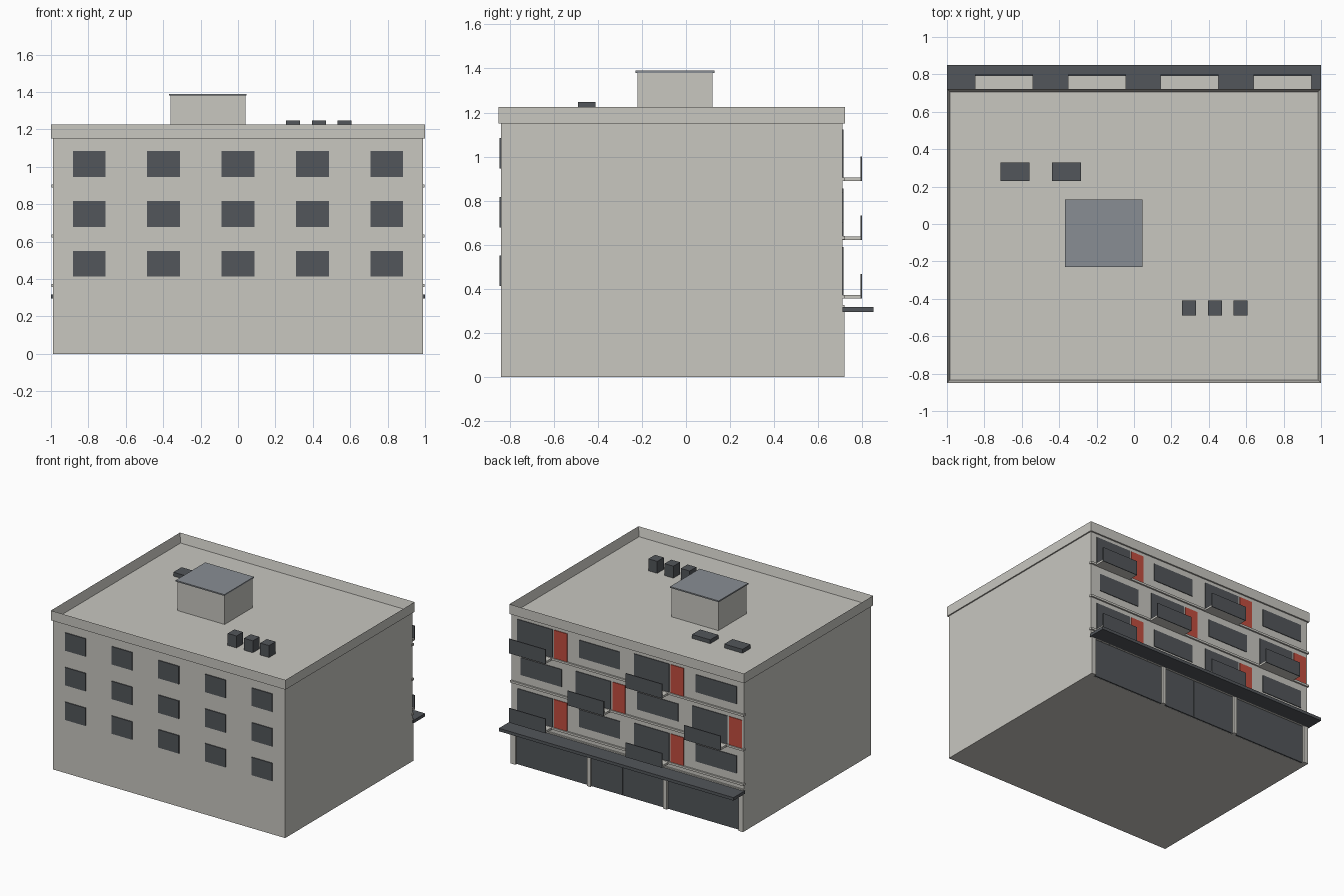
import bpy, bmesh

cube = bpy.data.objects.get("Cube")
if cube:
    bpy.data.objects.remove(cube, do_unlink=True)


def material(name, rgb):
    m = bpy.data.materials.new(name)
    m.use_nodes = True
    m.diffuse_color = (*rgb, 1)
    m.node_tree.nodes["Principled BSDF"].inputs["Base Color"].default_value = (*rgb, 1)
    return m


CONCRETE = material("warm_concrete", (0.58, 0.57, 0.53))
CHARCOAL = material("charcoal_glass_and_metal", (0.085, 0.093, 0.103))
RED = material("red_door_paint", (0.54, 0.075, 0.05))
SLATE = material("blue_grey_roof", (0.25, 0.27, 0.295))


def finish(name, bm, mat):
    bmesh.ops.recalc_face_normals(bm, faces=bm.faces)
    me = bpy.data.meshes.new(name)
    bm.to_mesh(me)
    bm.free()
    me.materials.append(mat)
    ob = bpy.data.objects.new(name, me)
    bpy.context.collection.objects.link(ob)
    return ob


def box_mesh(x, y, z):
    """Box from (low, high) ranges."""
    bm = bmesh.new()
    bmesh.ops.create_cube(bm, size=1)
    for v in bm.verts:
        v.co = [r[0] if c < 0 else r[1] for c, r in zip(v.co, (x, y, z))]
    return bm


def box(name, x, y, z, mat):
    return finish(name, box_mesh(x, y, z), mat)


def span(centre, width):
    return (centre - width / 2, centre + width / 2)


# Main block: side profile extruded across the width, shopfront set back
HALF = 0.99
profile = [(-0.84, 0), (0.695, 0), (0.695, 0.295), (0.72, 0.295),
           (0.72, 0.327), (0.71, 0.327), (0.71, 1.15), (-0.84, 1.15)]
bm = bmesh.new()
face = bm.faces.new([bm.verts.new((-HALF, y, z)) for y, z in profile])
out = bmesh.ops.extrude_face_region(bm, geom=[face])
for v in out["geom"]:
    if isinstance(v, bmesh.types.BMVert):
        v.co.x = HALF
finish("main_block", bm, CONCRETE)

# Parapet with sunken roof deck
bm = box_mesh((-1, 1), (-0.85, 0.722), (1.15, 1.225))
bm.normal_update()
top = max(bm.faces, key=lambda f: f.calc_center_median().z)
bmesh.ops.inset_individual(bm, faces=[top], thickness=0.023)
for v in top.verts:
    v.co.z = 1.155
finish("parapet_and_deck", bm, CONCRETE)

# Stair housing on the roof
box("stair_housing", (-0.36, 0.04), (-0.22, 0.12), (1.15, 1.38), CONCRETE)
box("stair_housing_roof", (-0.37, 0.045), (-0.23, 0.13), (1.38, 1.39), SLATE)

# Roof equipment
for cx in (0.293, 0.432, 0.57):
    box("cooling_unit", span(cx, 0.075), span(-0.45, 0.08), (1.15, 1.247), CHARCOAL)
for cx in (-0.635, -0.36):
    box("roof_hatch", span(cx, 0.155), span(0.28, 0.1), (1.15, 1.185), CHARCOAL)

# Front windows
FLOORS = (0.372, 0.639, 0.906)
for floor in FLOORS:
    for col in range(-2, 3):
        box("front_window", span(col * 0.398, 0.175), (-0.847, -0.835),
            (floor + 0.04, floor + 0.178), CHARCOAL)

# Back side: ledges, windows, doors and alternating balconies
for level, floor in enumerate(FLOORS):
    box("floor_ledge", (-0.996, 0.996), (0.7, 0.722), (floor - 0.016, floor), CONCRETE)
    for col in range(4):
        c = 0.735 - col * 0.497
        if (level + col) % 2:
            box("back_window", span(c, 0.348), (0.7, 0.715),
                (floor + 0.062, floor + 0.197), CHARCOAL)
            continue
        box("balcony_window", span(c + 0.053, 0.3), (0.7, 0.715),
            (floor, floor + 0.217), CHARCOAL)
        box("balcony_door", span(c - 0.165, 0.11), (0.7, 0.715),
            (floor, floor + 0.217), RED)
        box("balcony_slab", span(c + 0.06, 0.31), (0.71, 0.792),
            (floor - 0.017, floor - 0.001), CONCRETE)
        box("balcony_rail", span(c + 0.06, 0.31), (0.791, 0.798),
            (floor - 0.017, floor + 0.094), CHARCOAL)

# Shopfront: canopy, pillars and glazing
box("canopy", (-1, 1), (0.71, 0.85), (0.295, 0.318), CHARCOAL)
for cx, w in ((-0.97, 0.04), (-0.325, 0.03), (0.325, 0.03), (0.97, 0.04)):
    box("shop_pillar", span(cx, w), (0.69, 0.72), (0, 0.296), CONCRETE)
for a, b in ((-0.95, -0.34), (-0.31, 0.044), (0.046, 0.31), (0.34, 0.95)):
    box("shop_glazing", (a, b), (0.69, 0.705), (0.001, 0.296), CHARCOAL)
